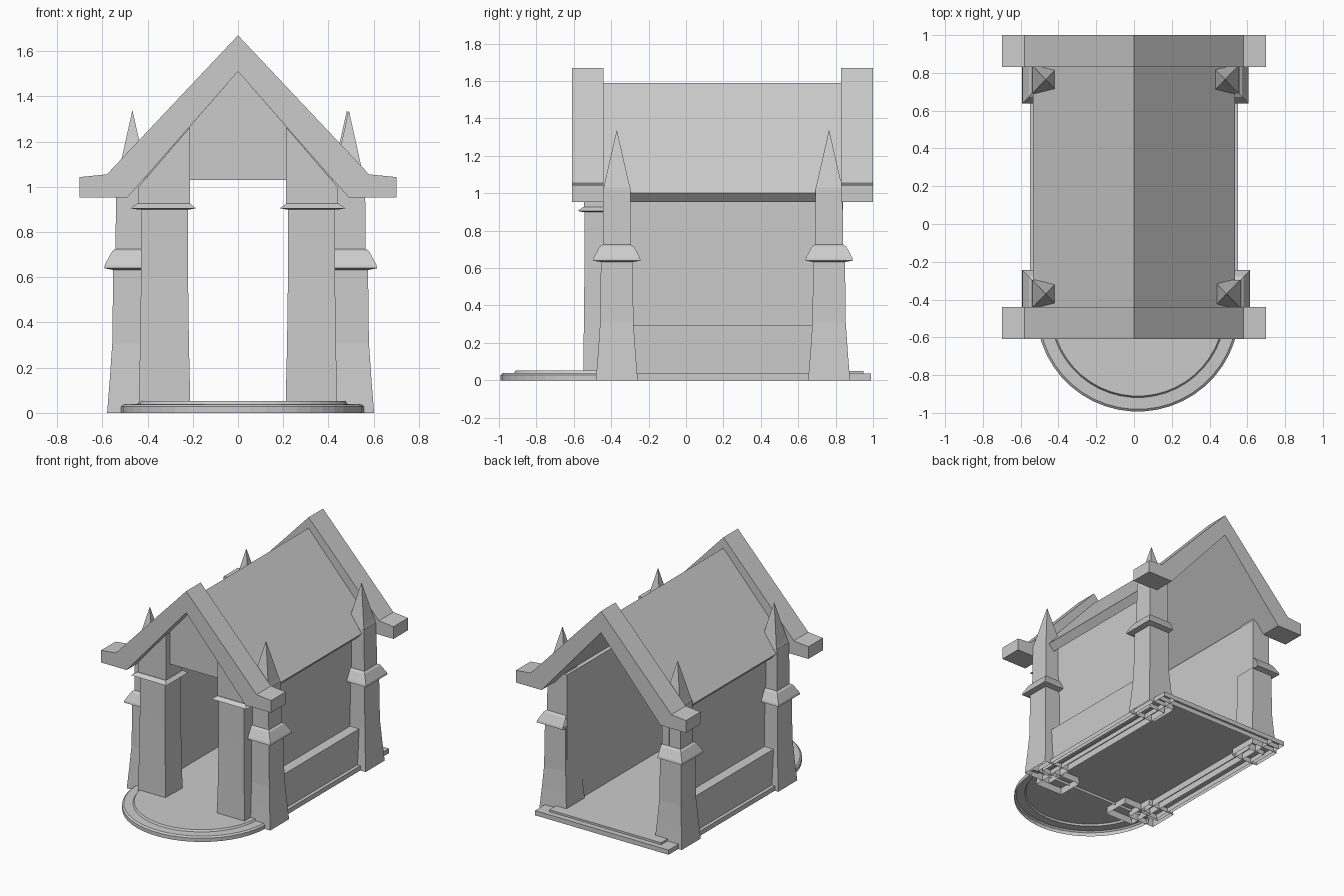
import bpy, bmesh
from math import cos, sin, pi

if "Cube" in bpy.data.objects:
    bpy.data.objects.remove(bpy.data.objects["Cube"])


def make(name, bm):
    bmesh.ops.recalc_face_normals(bm, faces=bm.faces)
    me = bpy.data.meshes.new(name)
    bm.to_mesh(me)
    bm.free()
    ob = bpy.data.objects.new(name, me)
    bpy.context.collection.objects.link(ob)
    return ob


def prism(name, pts, y0, y1, open_bottom=False):
    """Extrude an x-z outline along y."""
    bm = bmesh.new()
    a = [bm.verts.new((x, y0, z)) for x, z in pts]
    b = [bm.verts.new((x, y1, z)) for x, z in pts]
    bm.faces.new(a)
    bm.faces.new(b)
    n = len(pts)
    for i in range(n):
        j = (i + 1) % n
        if not (open_bottom and i == 0):
            bm.faces.new((a[i], a[j], b[j], b[i]))
    return make(name, bm)


def box(name, x0, x1, y0, y1, z0, z1, open_bottom=True):
    return prism(name, [(x0, z0), (x1, z0), (x1, z1), (x0, z1)], y0, y1, open_bottom)


def stack(name, cx, cy, rings, sides=4, closed=False, trim=None):
    """Loft rings of (z, half width x, half width y); trim = (point, direction cut away)."""
    bm = bmesh.new()
    k = 1 / cos(pi / sides)
    loops = []
    for z, hx, hy in rings:
        k4 = k if sides == 4 else 1
        loops.append([bm.verts.new((cx + hx * k4 * cos(2 * pi * (i + .5) / sides),
                                    cy + hy * k4 * sin(2 * pi * (i + .5) / sides), z))
                      for i in range(sides)])
    for a, b in zip(loops, loops[1:]):
        for i in range(sides):
            j = (i + 1) % sides
            bm.faces.new((a[i], a[j], b[j], b[i]))
    if closed:
        bm.faces.new(loops[0])
    bm.faces.new(loops[-1])
    if trim:
        bmesh.ops.bisect_plane(bm, geom=bm.verts[:] + bm.edges[:] + bm.faces[:],
                               plane_co=trim[0], plane_no=trim[1], clear_outer=True)
    return make(name, bm)


# Half-round front step with a stepped rim
stack("round_step", .02, -.455,
      [(0, .538, .538), (.028, .538, .538), (.038, .526, .526), (.04, .464, .464),
       (.053, .456, .456)], 48, trim=((0, -.455, 0), (0, 1, 0)))

# Floor and the sill strips around it
box("inner_floor", -.46, .46, -.455, .95, .03, .05)
box("back_sill", -.55, .55, .93, .99, 0, .035)

# Side walls with projecting plinth and sill
for s, side in ((-1, "left"), (1, "right")):
    def strip(part, x_out, y0, y1, z0, z1):
        xs = sorted((s * .39, s * x_out))
        box(side + part, *xs, y0, y1, z0, z1)
    strip("_wall", .45, -.40, .84, .03, 1.03)
    strip("_plinth", .525, -.38, .80, 0, .295)
    xs = sorted((s * .45, s * .55))
    box(side + "_sill", *xs, -.40, .99, 0, .035)

# Roof: folded slab along the ridge
prism("roof", [(0, 1.59), (.535, 1.0), (.49, .952), (0, 1.51),
               (-.49, .952), (-.535, 1.0)], -.45, .84)

# Gable boards at both ends, with level feet
board = [(0, 1.67), (.58, 1.055), (.70, 1.043), (.70, .952), (.49, .952), (0, 1.51),
         (-.49, .952), (-.70, .952), (-.70, 1.043), (-.58, 1.055)]
prism("front_gable_board", board, -.61, -.44)
prism("back_gable_board", board, .83, 1.0)

# Panel filling the front gable above the doorway
prism("front_gable_panel", [(-.42, 1.03), (.42, 1.03), (0, 1.51)], -.50, -.44)

# Door columns: flared shaft, cap, and upper block cut to the roof slope
for s, side in ((-1, "left"), (1, "right")):
    cx, cy = s * .325, -.45
    stack(side + "_column", cx, cy,
          [(0, .115, .10), (.3, .108, .096), (.60, .104, .093), (.905, .104, .093)])
    stack(side + "_column_cap", cx + s * .005, cy,
          [(.90, .118, .105), (.905, .145, .128), (.926, .116, .10)], closed=True)
    prism(side + "_column_top",
          [(s * .212, .92), (s * .44, .92), (s * .44, 1.0), (s * .212, 1.265)],
          -.545, -.36)

# Corner buttresses: flared base, collar, upper shaft, pointed finial
for s, side in ((-1, "left"), (1, "right")):
    for cy, end in ((-.37, "front"), (.765, "back")):
        cx = {-1: -.467, 1: .49 if end == "front" else .482}[s]
        n = end + "_" + side
        inner = ((s * .39, 0, 0), (-s, 0, 0))
        stack(n + "_buttress", cx, cy,
              [(0, .112, .112), (.15, .100, .100), (.31, .089, .089), (.64, .085, .085)])
        stack(n + "_collar", cx, cy,
              [(.632, .085, .085), (.64, .125, .127), (.655, .122, .124),
               (.715, .090, .092), (.725, .076, .076)], trim=inner)
        stack(n + "_upper_shaft", cx, cy, [(.70, .075, .075), (1.03, .072, .072)])
        stack(n + "_finial", cx, cy,
              [(1.02, .073, .073), (1.06, .062, .064), (1.335, .001, .001)])
